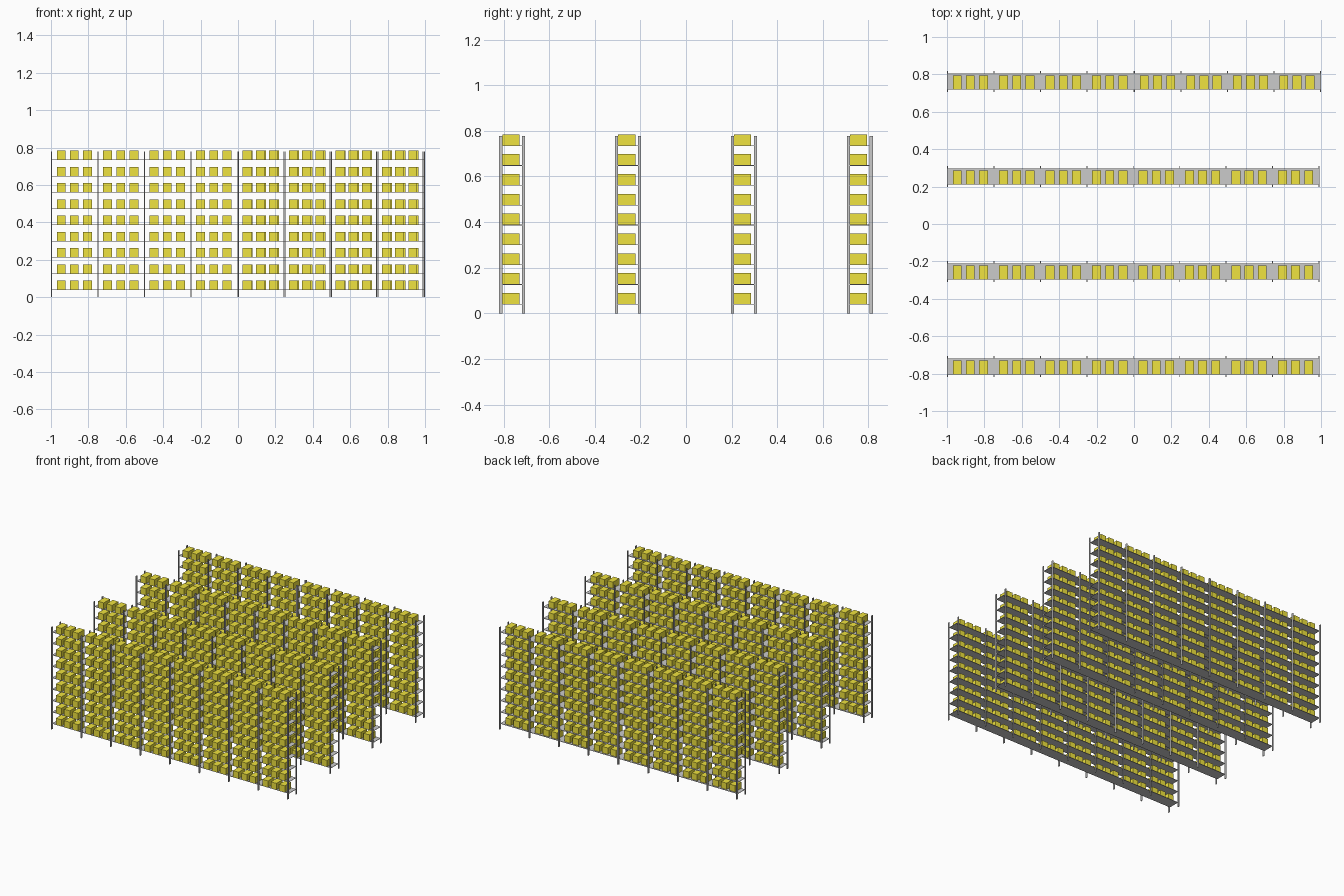
import bpy, bmesh

if "Cube" in bpy.data.objects:
    bpy.data.objects.remove(bpy.data.objects["Cube"])

BAYS, LEVELS = 8, 9
PITCH = 0.2484          # bay width
POST = 0.005            # post width along the rack
Z0, DZ = 0.041, 0.0869  # first shelf height, shelf spacing
HEIGHT = 0.778

yellow = bpy.data.materials.new("carton_yellow")
yellow.diffuse_color = (0.87, 0.77, 0.05, 1)
yellow.use_nodes = True
yellow.node_tree.nodes["Principled BSDF"].inputs["Base Color"].default_value = yellow.diffuse_color


def add_box(bm, x0, x1, y0, y1, z0, z1):
    v = [bm.verts.new((x, y, z)) for z in (z0, z1)
         for x, y in ((x0, y0), (x1, y0), (x1, y1), (x0, y1))]
    bm.faces.new(v[3::-1])
    bm.faces.new(v[4:])
    for i in range(4):
        j = (i + 1) % 4
        bm.faces.new((v[i], v[j], v[j + 4], v[i + 4]))


def make_object(name, boxes, material=None):
    bm = bmesh.new()
    for b in boxes:
        add_box(bm, *b)
    mesh = bpy.data.meshes.new(name)
    bm.to_mesh(mesh)
    bm.free()
    if material:
        mesh.materials.append(material)
    bpy.context.collection.objects.link(bpy.data.objects.new(name, mesh))


def build_rack(index, yc, gap):
    """One long rack; gap separates its two halves (extra post at the middle)."""
    half = BAYS // 2
    shift = lambda bay: gap if bay >= half else 0.0
    levels = [Z0 + DZ * k for k in range(LEVELS)]

    # upright posts, front and back
    xs = [-1 + PITCH * k + (gap if k > half else 0) for k in range(BAYS + 1)]
    if gap:
        xs.append(-1 + PITCH * half + gap)
    posts = [(x, x + POST, yc + a, yc + b, 0, HEIGHT)
             for x in xs for a, b in ((-0.057, -0.0435), (0.0435, 0.057))]
    make_object(f"rack_posts_{index}", posts)

    # thin shelf decks
    end = -1 + PITCH * BAYS + gap + POST
    make_object(f"shelves_{index}",
                [(-1, end, yc - 0.0435, yc + 0.0435, z - 0.003, z) for z in levels])

    # three cartons per bay on every shelf
    cartons = []
    for z in levels:
        for bay in range(BAYS):
            for c in range(3):
                x = -0.969 + PITCH * bay + shift(bay) + 0.0705 * c
                cartons.append((x, x + 0.047, yc - 0.0435, yc + 0.032, z, z + 0.048))
    make_object(f"cartons_{index}", cartons, yellow)


for i, (yc, gap) in enumerate([(-0.762, 0), (-0.254, 0), (0.254, 0), (0.762, 0.007)]):
    build_rack(i + 1, yc, gap)
